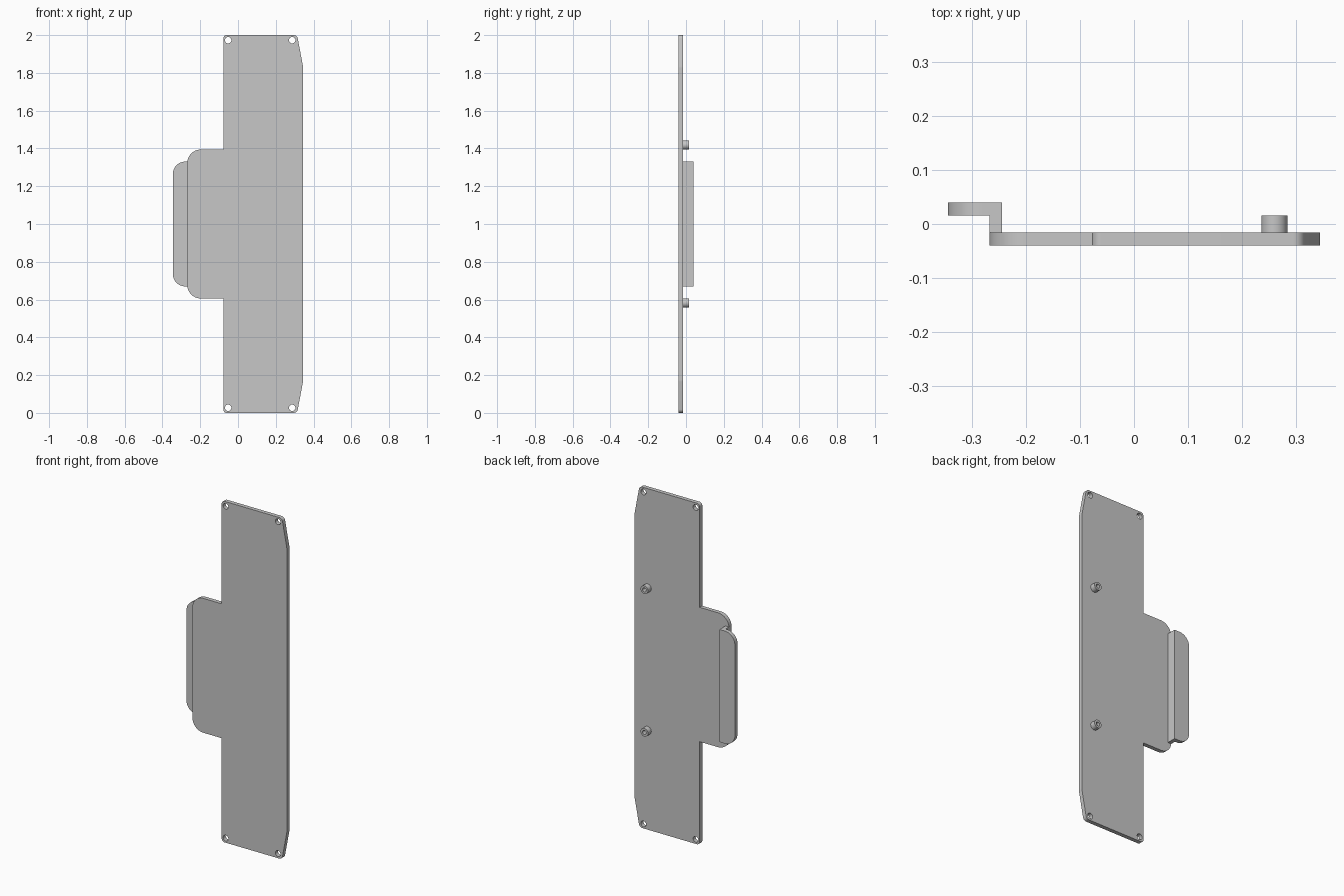
import bpy
import bmesh
from math import sin, cos, tan, pi, radians
from mathutils import Vector

cube = bpy.data.objects.get("Cube")
if cube:
    bpy.data.objects.remove(cube, do_unlink=True)

grey = bpy.data.materials.new("plain grey")
grey.use_nodes = True
grey.diffuse_color = (0.57, 0.57, 0.57, 1)
grey.node_tree.nodes["Principled BSDF"].inputs["Base Color"].default_value = grey.diffuse_color


def circle(x, z, r, n=32):
    return [Vector((x + r * cos(2 * pi * i / n), z + r * sin(2 * pi * i / n))) for i in range(n)]


def rounded(corners, steps=10):
    """Outline from (x, z, radius) corners, each replaced by a tangent arc."""
    pts = [Vector(c[:2]) for c in corners]
    out = []
    for i, (x, z, r) in enumerate(corners):
        p = pts[i]
        if r == 0:
            out.append(p)
            continue
        a = (pts[i - 1] - p).normalized()
        b = (pts[(i + 1) % len(pts)] - p).normalized()
        half = a.angle(b) / 2
        centre = p + (a + b).normalized() * (r / sin(half))
        start = p + a * (r / tan(half)) - centre
        end = p + b * (r / tan(half)) - centre
        out += [centre + start.lerp(end, k / steps).normalized() * r for k in range(steps + 1)]
    return out


def slab(name, loops, y0, y1):
    """Extrude an outline with holes between two depths."""
    curve = bpy.data.curves.new(name, "CURVE")
    curve.dimensions = "2D"
    curve.fill_mode = "BOTH"
    curve.extrude = (y1 - y0) / 2
    for loop in loops:
        spline = curve.splines.new("POLY")
        spline.points.add(len(loop) - 1)
        for point, co in zip(spline.points, loop):
            point.co = (co.x, co.y, 0, 1)
        spline.use_cyclic_u = True
    curve.materials.append(grey)
    obj = bpy.data.objects.new(name, curve)
    bpy.context.collection.objects.link(obj)
    obj.location.y = (y0 + y1) / 2
    obj.rotation_euler.x = radians(90)
    bpy.ops.object.select_all(action="DESELECT")
    obj.select_set(True)
    bpy.context.view_layer.objects.active = obj
    bpy.ops.object.convert(target="MESH")
    obj = bpy.context.object
    bm = bmesh.new()
    bm.from_mesh(obj.data)
    bmesh.ops.remove_doubles(bm, verts=bm.verts, dist=1e-5)
    bmesh.ops.recalc_face_normals(bm, faces=bm.faces)
    bm.to_mesh(obj.data)
    bm.free()
    bpy.ops.object.shade_smooth_by_angle(angle=radians(30))


FRONT, BACK, LIP, REAR = -0.0395, -0.0155, 0.0155, 0.0395

# Main plate with side tab, tapered corners and four screw holes
upper = [(0.345, 0.83, 0.05), (0.313, 1.0, 0.022), (-0.078, 1.0, 0.018),
         (-0.078, 0.394, 0), (-0.268, 0.394, 0.07)]
lower = [(x, -z, r) for x, z, r in reversed(upper)]
outline = rounded([(x, z + 1, r) for x, z, r in upper + lower])
holes = [circle(x, 1 + s * 0.973, 0.017) for x in (-0.052, 0.287) for s in (1, -1)]
slab("main_plate", [outline] + holes, FRONT, BACK)

# Stepped flange behind the tab: web and rounded lip
web = rounded([(-0.268, 0.67, 0), (-0.245, 0.67, 0), (-0.245, 1.33, 0), (-0.268, 1.33, 0)])
slab("flange_web", [web], BACK, LIP)
lip = rounded([(-0.345, 0.67, 0.065), (-0.245, 0.67, 0), (-0.245, 1.33, 0), (-0.345, 1.33, 0.065)])
slab("flange_lip", [lip], LIP, REAR)

# Hollow standoffs on the back
for label, z in (("upper", 1.418), ("lower", 0.582)):
    slab(label + "_standoff", [circle(0.26, z, 0.024), circle(0.26, z, 0.012)], BACK, LIP)
